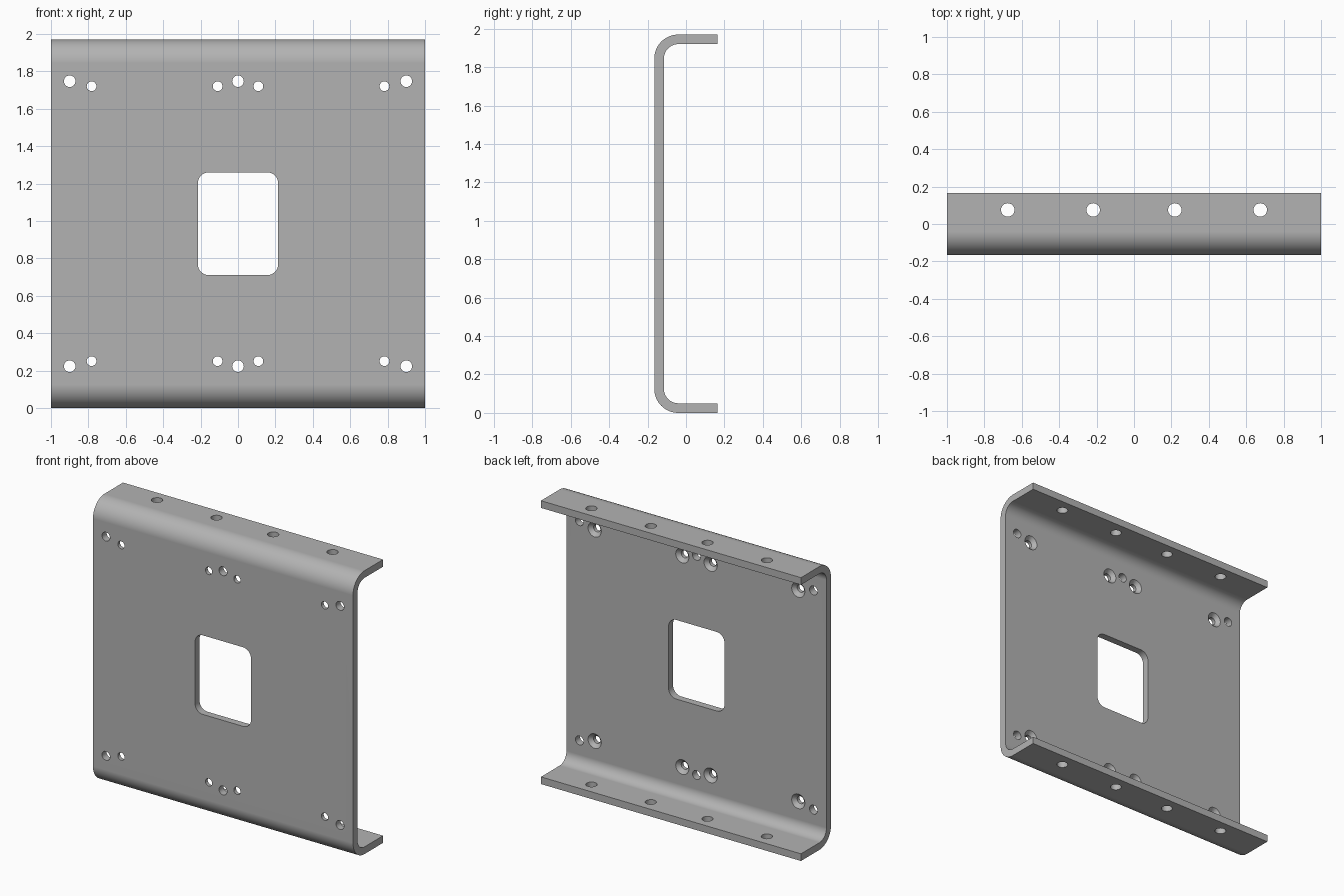
import bpy, bmesh
from math import sin, cos, pi, radians

if "Cube" in bpy.data.objects:
    bpy.data.objects.remove(bpy.data.objects["Cube"])

H, D, T = 1.97, 0.165, 0.05       # height, half depth, sheet thickness
R_OUT, R_IN = 0.125, 0.075        # bend radii
MID = H / 2

steel = bpy.data.materials.new("grey steel")
steel.use_nodes = True
GREY = (0.45, 0.45, 0.45, 1)
steel.diffuse_color = GREY
steel.node_tree.nodes["Principled BSDF"].inputs["Base Color"].default_value = GREY


def arc(cx, cy, r, start, end, n=16):
    return [(cx + r * cos(a), cy + r * sin(a))
            for a in (radians(start + (end - start) * i / n) for i in range(n + 1))]


def skin(bm, rings):
    """Closed solid through a stack of equal-length rings of points."""
    rows = [[bm.verts.new(p) for p in ring] for ring in rings]
    n = len(rows[0])
    for a, b in zip(rows, rows[1:]):
        for i in range(n):
            j = (i + 1) % n
            bm.faces.new((a[i], a[j], b[j], b[i]))
    bm.faces.new(rows[0][::-1])
    bm.faces.new(rows[-1])


def make_object(name, bm):
    bmesh.ops.recalc_face_normals(bm, faces=bm.faces)
    mesh = bpy.data.meshes.new(name)
    bm.to_mesh(mesh)
    bm.free()
    mesh.materials.append(steel)
    obj = bpy.data.objects.new(name, mesh)
    bpy.context.collection.objects.link(obj)
    return obj


# Bent sheet: channel profile in y, z swept along x
cy = -D + R_OUT
outline = ([(D, 0)] + arc(cy, R_OUT, R_OUT, 270, 180)
           + arc(cy, H - R_OUT, R_OUT, 180, 90) + [(D, H), (D, H - T)]
           + arc(cy, H - R_OUT, R_IN, 90, 180)
           + arc(cy, R_OUT, R_IN, 180, 270) + [(D, T)])
bm = bmesh.new()
skin(bm, [[(x, y, z) for y, z in outline] for x in (-1, 1)])
plate = make_object("channel_bracket", bm)

# Cutters for every opening
bm = bmesh.new()


def web_hole(x, z, profile):
    skin(bm, [[(px, y, pz) for px, pz in arc(x, z, r, 0, 345, 23)] for y, r in profile])


FRONT, BACK = -D - 0.05, -D + T
PLAIN = [(FRONT, 0.031), (BACK + 0.05, 0.031)]
SUNK = [(FRONT, 0.026), (BACK - 0.025, 0.026), (BACK, 0.051), (BACK + 0.01, 0.061)]
for side in (-1, 1):
    for x in (-0.9, 0, 0.9):
        web_hole(x, MID + side * 0.762, PLAIN)
    for x in (-0.783, -0.109, 0.109, 0.783):
        web_hole(x, MID + side * 0.735, SUNK)

# Flange holes pass through both flanges
for x in (-0.675, -0.218, 0.218, 0.675):
    skin(bm, [[(px, py, z) for px, py in arc(x, 0.075, 0.036, 0, 345, 23)]
              for z in (-0.1, H + 0.1)])

# Rounded window
W, WH, WR = 0.215, 0.275, 0.06
window = []
for sx, sz, start in ((1, 1, 0), (-1, 1, 90), (-1, -1, 180), (1, -1, 270)):
    window += arc(sx * (W - WR), MID + sz * (WH - WR), WR, start, start + 90, 8)
skin(bm, [[(x, y, z) for x, z in window] for y in (FRONT, BACK + 0.05)])
cutter = make_object("opening_cutter", bm)
cutter.hide_render = True

# Cut, then shade the bends and bores smoothly
bpy.ops.object.select_all(action='DESELECT')
plate.select_set(True)
bpy.context.view_layer.objects.active = plate
cut = plate.modifiers.new("openings", 'BOOLEAN')
cut.operation = 'DIFFERENCE'
cut.solver = 'EXACT'
cut.object = cutter
bpy.ops.object.modifier_apply(modifier=cut.name)
bpy.data.objects.remove(cutter)
bpy.ops.object.shade_smooth_by_angle(angle=radians(30))
weighted = plate.modifiers.new("even shading", 'WEIGHTED_NORMAL')
weighted.keep_sharp = True
